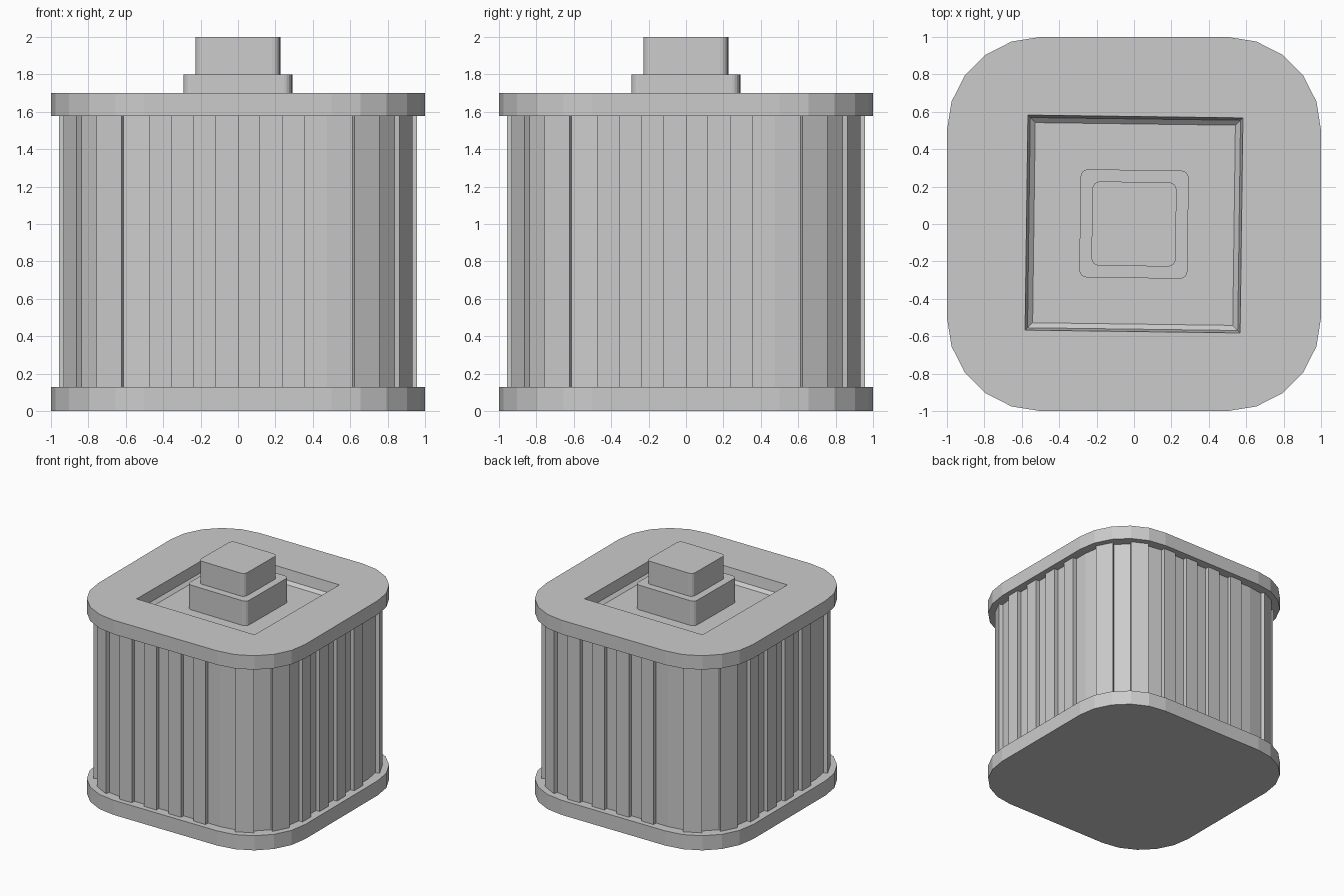
import bpy, bmesh, math
from mathutils import Matrix, Vector

if "Cube" in bpy.data.objects:
    bpy.data.objects.remove(bpy.data.objects["Cube"])

TURN = math.radians(-0.75)   # recess and knob sit very slightly twisted


def rounded_square(half, r, seg):
    """Counter-clockwise outline of a square with rounded corners."""
    c, pts = half - r, []
    for q in range(4):
        cx, cy = [(c, -c), (c, c), (-c, c), (-c, -c)][q]
        for k in range(seg + 1):
            a = math.radians(-90 + 90 * q + 90 * k / seg)
            pts.append((cx + r * math.cos(a), cy + r * math.sin(a)))
    return pts


def finish(bm, name):
    bmesh.ops.recalc_face_normals(bm, faces=bm.faces[:])
    me = bpy.data.meshes.new(name)
    bm.to_mesh(me)
    bm.free()
    ob = bpy.data.objects.new(name, me)
    bpy.context.collection.objects.link(ob)
    return ob


def ring(bm, pts, z):
    return [bm.verts.new((x, y, z)) for x, y in pts]


def bridge(bm, a, b):
    n = len(a)
    for i in range(n):
        bm.faces.new((a[i], a[(i + 1) % n], b[(i + 1) % n], b[i]))


def prism(name, pts, z0, z1):
    bm = bmesh.new()
    a, b = ring(bm, pts, z0), ring(bm, pts, z1)
    bm.faces.new(a[::-1])
    bm.faces.new(b)
    bridge(bm, a, b)
    return finish(bm, name)


def twist(pts):
    m = Matrix.Rotation(TURN, 2)
    return [tuple(m @ Vector(p)) for p in pts]


def square(h):
    return twist([(h, -h), (h, h), (-h, h), (-h, -h)])


# Ribbed body outline: one side plus one corner, repeated four times
C, R_IN, R_OUT = 0.475, 0.446, 0.481
stations = [(-C + 2 * C * i / 8, -C, -90) for i in range(9)]
stations += [(C, -C, -90 + 18 * k) for k in range(1, 6)]
raised = [1, 0, 1, 0, 1, 0, 1, 0, 0, 1, 0, 1, 0]
quarter = []
for i, up in enumerate(raised):
    for x, y, a in stations[i:i + 2]:
        r, t = (R_OUT if up else R_IN), math.radians(a)
        quarter.append((x + r * math.cos(t), y + r * math.sin(t)))
outline = []
for q in range(4):
    m = Matrix.Rotation(q * math.pi / 2, 2)
    for p in quarter:
        v = m @ Vector(p)
        if not outline or (v - Vector(outline[-1])).length > 1e-4:
            outline.append((v.x, v.y))
prism("ribbed_body", outline, 0.12, 1.58)

# Base plate
plate = rounded_square(1.0, 0.5, 5)
prism("base_plate", plate, 0.0, 0.128)

# Top plate with a tapered square recess
bm = bmesh.new()
low, high = ring(bm, plate, 1.578), ring(bm, plate, 1.70)
bm.faces.new(low[::-1])
bridge(bm, low, high)
rim = ring(bm, square(0.575), 1.70)
wall = ring(bm, square(0.562), 1.61)
floor = ring(bm, square(0.535), 1.585)
bridge(bm, rim, wall)
bridge(bm, wall, floor)
bm.faces.new(floor)
edges = [bm.edges.get((l[i], l[(i + 1) % len(l)])) for l in (high, rim) for i in range(len(l))]
bmesh.ops.triangle_fill(bm, edges=edges, use_beauty=True, normal=(0, 0, 1))
finish(bm, "top_plate")

# Stepped knob in the recess
prism("knob_base", twist(rounded_square(0.289, 0.04, 4)), 1.58, 1.80)
prism("knob_top", twist(rounded_square(0.225, 0.04, 4)), 1.79, 2.0)
